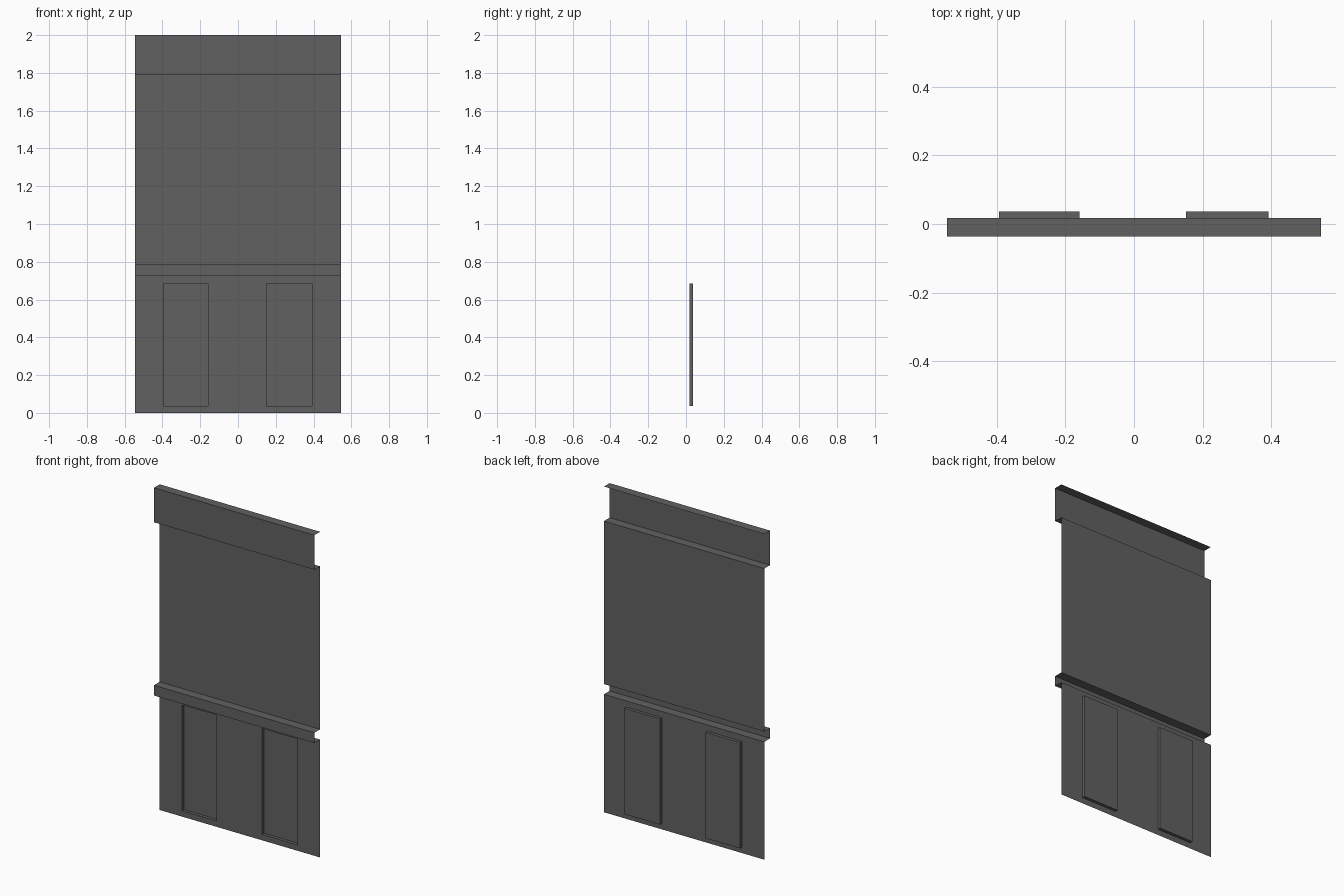
import bpy, bmesh

if "Cube" in bpy.data.objects:
    bpy.data.objects.remove(bpy.data.objects["Cube"])

HALF_W = 0.545
Y_FRONT, Y_WALL, Y_PANEL = -0.037, 0.018, 0.037

dark = bpy.data.materials.new("dark_grey")
dark.diffuse_color = (0.12, 0.12, 0.12, 1)
dark.use_nodes = True
dark.node_tree.nodes["Principled BSDF"].inputs["Base Color"].default_value = dark.diffuse_color


def finish(bm, name):
    mesh = bpy.data.meshes.new(name)
    bm.to_mesh(mesh)
    bm.free()
    mesh.materials.append(dark)
    obj = bpy.data.objects.new(name, mesh)
    bpy.context.collection.objects.link(obj)


def strip(name, profile):
    """Sweep an open (y, z) profile across the full width, facing the front."""
    bm = bmesh.new()
    rows = [[bm.verts.new((x, y, z)) for x in (-HALF_W, HALF_W)] for y, z in profile]
    for (a, b), (c, d) in zip(rows, rows[1:]):
        bm.faces.new((a, b, d, c))
    finish(bm, name)


def band(name, z0, z1):
    """Moulding that steps forward from the wall and back again."""
    strip(name, [(Y_WALL, z0), (Y_FRONT, z0), (Y_FRONT, z1), (Y_WALL, z1)])


# Lower wall: a small grid whose two panel cells are pushed back as recesses
xs = [-HALF_W, -0.394, -0.159, 0.151, 0.392, HALF_W]
zs = [0.0, 0.036, 0.686, 0.724]
bm = bmesh.new()
grid = [[bm.verts.new((x, Y_WALL, z)) for x in xs] for z in zs]
panels = []
for j in range(len(zs) - 1):
    for i in range(len(xs) - 1):
        f = bm.faces.new((grid[j][i], grid[j][i + 1], grid[j + 1][i + 1], grid[j + 1][i]))
        if j == 1 and i in (1, 3):
            panels.append(f)
for f in bmesh.ops.extrude_discrete_faces(bm, faces=panels)["faces"]:
    for v in f.verts:
        v.co.y = Y_PANEL
finish(bm, "lower_wall")

# Chair rail, upper wall and top fascia
band("chair_rail", 0.724, 0.787)
strip("upper_wall", [(Y_WALL, 0.787), (Y_WALL, 1.788)])
band("top_fascia", 1.788, 2.0)
